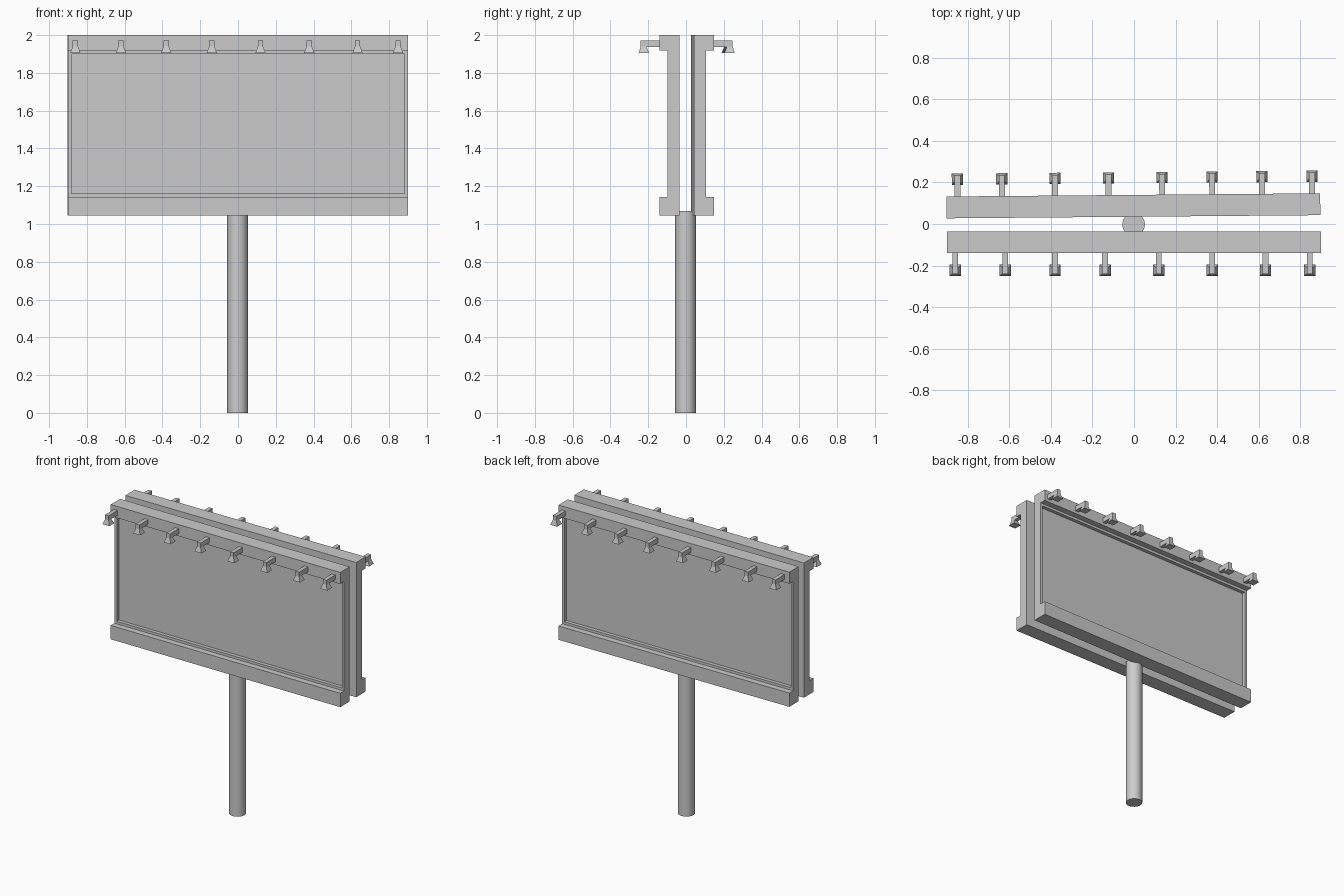
import bpy, bmesh, math
from mathutils import Matrix, Vector

if "Cube" in bpy.data.objects:
    bpy.data.objects.remove(bpy.data.objects["Cube"])


def make_object(name, bm, matrix):
    bmesh.ops.recalc_face_normals(bm, faces=bm.faces[:])
    mesh = bpy.data.meshes.new(name)
    bm.to_mesh(mesh)
    bm.free()
    obj = bpy.data.objects.new(name, mesh)
    bpy.context.collection.objects.link(obj)
    obj.matrix_world = matrix
    return obj


def frustum(bm, bottom, top):
    """Closed block between two rectangles given as (x0, x1, y0, y1, z)."""
    rings = []
    for x0, x1, y0, y1, z in (bottom, top):
        rings.append([bm.verts.new(p) for p in
                      ((x0, y0, z), (x1, y0, z), (x1, y1, z), (x0, y1, z))])
    lo, hi = rings
    bm.faces.new(lo[::-1])
    bm.faces.new(hi)
    for i in range(4):
        j = (i + 1) % 4
        bm.faces.new((lo[i], lo[j], hi[j], hi[i]))


def sign_panel(name, matrix):
    # C-shaped side profile (y, z) swept along x
    profile = [(-0.035, 1.045), (-0.14, 1.045), (-0.14, 1.143), (-0.098, 1.143),
               (-0.098, 1.918), (-0.14, 1.918), (-0.14, 2.0), (-0.035, 2.0)]
    bm = bmesh.new()
    end = bm.faces.new([bm.verts.new((-0.9, y, z)) for y, z in profile])
    ext = bmesh.ops.extrude_face_region(bm, geom=[end])
    moved = [g for g in ext["geom"] if isinstance(g, bmesh.types.BMVert)]
    bmesh.ops.translate(bm, verts=moved, vec=(1.8, 0, 0))
    bmesh.ops.recalc_face_normals(bm, faces=bm.faces[:])
    # Recessed poster area
    poster = min((f for f in bm.faces if f.normal.y < -0.9),
                 key=lambda f: abs(f.calc_center_median().z - 1.53))
    bmesh.ops.inset_region(bm, faces=[poster], thickness=0.025)
    poster = bmesh.ops.extrude_discrete_faces(bm, faces=[poster])["faces"][0]
    bmesh.ops.translate(bm, verts=poster.verts[:], vec=(0, 0.025, 0))
    return make_object(name, bm, matrix)


LAMP_X = (-0.861, -0.62, -0.38, -0.139, 0.119, 0.377, 0.633, 0.847)


def lamps(side, matrix):
    arms, shades = bmesh.new(), bmesh.new()
    for x in LAMP_X:
        w = 0.014
        frustum(arms, (x - w, x + w, -0.24, -0.139, 1.938),
                (x - w, x + w, -0.24, -0.139, 1.972))
        frustum(shades, (x - 0.027, x + 0.027, -0.25, -0.196, 1.906),
                (x - w, x + w, -0.24, -0.21, 1.94))
    make_object("lamp_arms_" + side, arms, matrix)
    make_object("lamp_shades_" + side, shades, matrix)


# Front face, and a back copy turned around and slightly skewed
back = Matrix.Translation(Vector((-0.002, 0, 0))) @ Matrix.Rotation(math.pi + 0.0085, 4, 'Z')
for side, matrix in (("front", Matrix.Identity(4)), ("back", back)):
    sign_panel("sign_panel_" + side, matrix)
    lamps(side, matrix)

# Support pole
bpy.ops.mesh.primitive_cylinder_add(vertices=16, radius=0.055, depth=1.07,
                                    location=(-0.002, -0.002, 0.535))
pole = bpy.context.object
pole.name = "support_pole"
bpy.ops.object.shade_smooth_by_angle(angle=math.radians(40))
